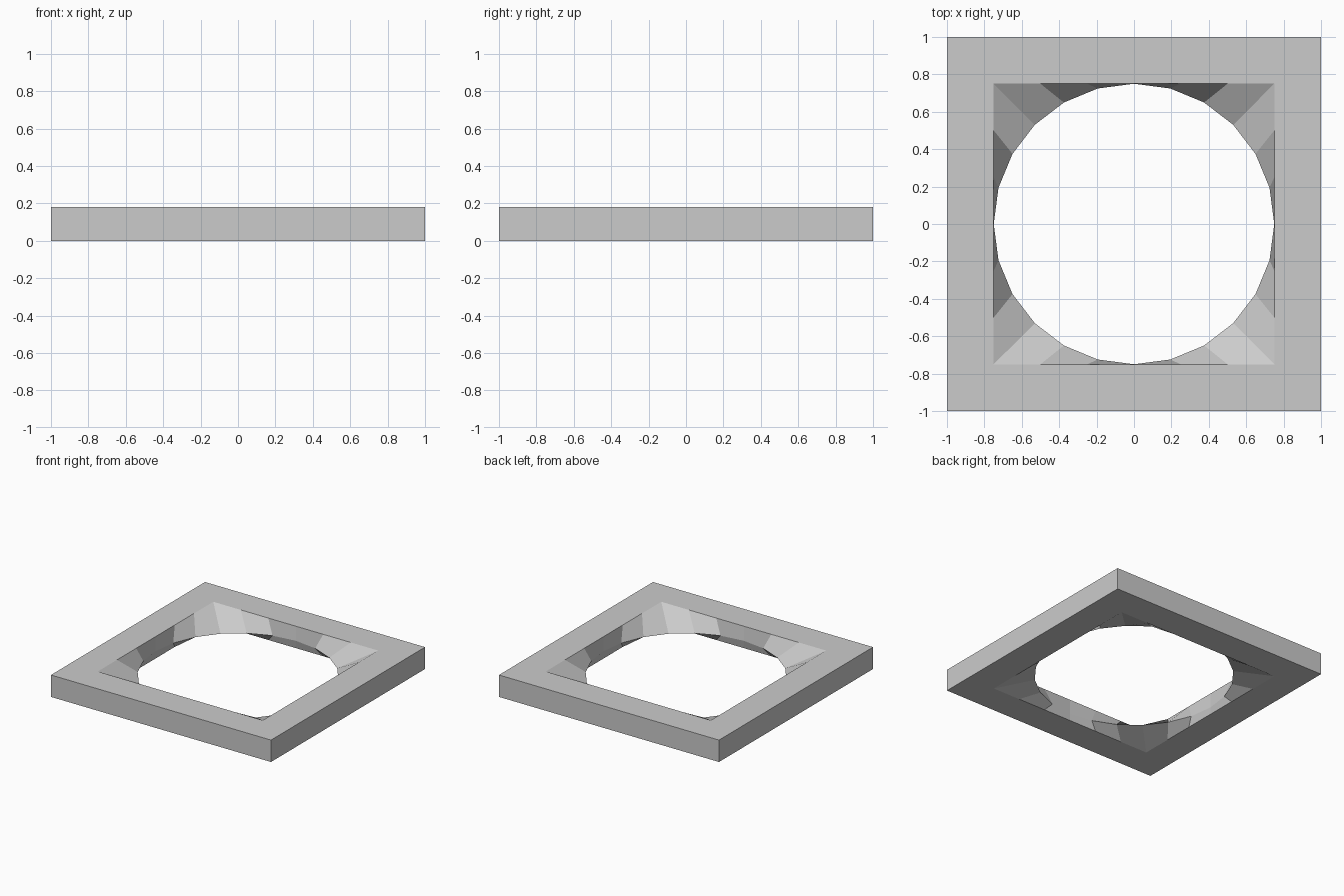
import bpy, bmesh
from math import sin, cos, pi

if "Cube" in bpy.data.objects:
    bpy.data.objects.remove(bpy.data.objects["Cube"])

SEG = 24          # sides of the round opening
HEIGHT = 0.18
LIP = 0.06        # height of the round lip


def square_loop(bm, half, z):
    """Square outline split into 24 even steps, starting at the middle of +x."""
    pts = []
    for side in range(4):
        c, s = round(cos(side * pi / 2)), round(sin(side * pi / 2))
        for i in range(-3, 3):
            x, y = half, half * i / 3
            pts.append((c * x - s * y, s * x + c * y, z))
    pts = pts[3:] + pts[:3]
    return [bm.verts.new(p) for p in pts]


def circle_loop(bm, radius, z):
    return [bm.verts.new((radius * cos(2 * pi * i / SEG), radius * sin(2 * pi * i / SEG), z))
            for i in range(SEG)]


bm = bmesh.new()
# Closed section: outer wall, top rim, bevel to round lip, underside bevel, bottom rim
loops = [
    square_loop(bm, 1.0, 0),
    square_loop(bm, 1.0, HEIGHT),
    square_loop(bm, 0.75, HEIGHT),
    circle_loop(bm, 0.75, LIP),
    square_loop(bm, 0.75, 0),
]
for k, a in enumerate(loops):
    b = loops[(k + 1) % len(loops)]
    for i in range(SEG):
        j = (i + 1) % SEG
        bm.faces.new((a[i], a[j], b[j], b[i]))

# The lip meets the wall at the middle of each side
bmesh.ops.recalc_face_normals(bm, faces=bm.faces)
mesh = bpy.data.meshes.new("square_frame")
bm.to_mesh(mesh)
bm.free()
frame = bpy.data.objects.new("square_frame", mesh)
bpy.context.collection.objects.link(frame)
